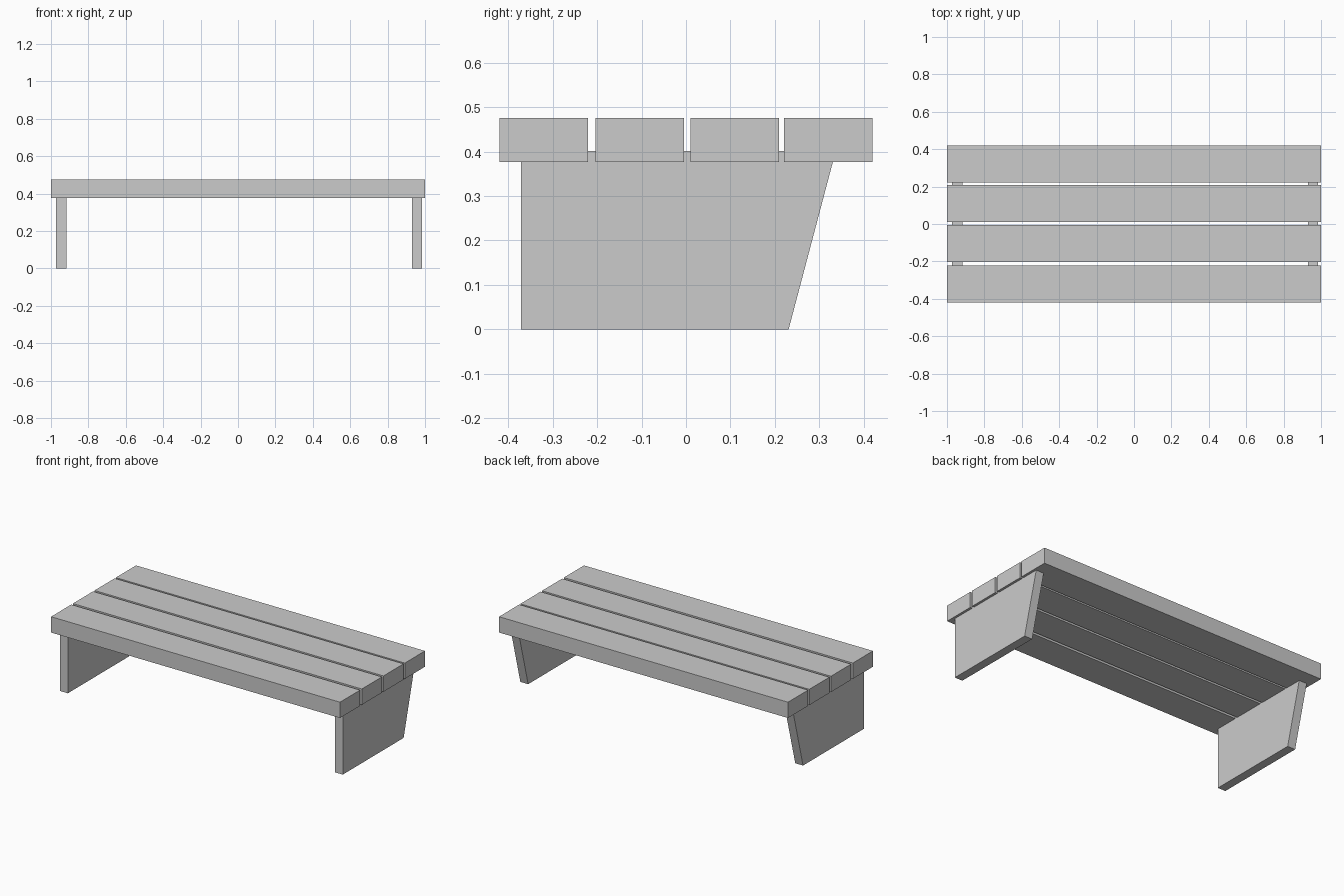
import bpy
import bmesh

if "Cube" in bpy.data.objects:
    bpy.data.objects.remove(bpy.data.objects["Cube"])


def extrude_x(name, profile, x0, x1):
    """Solid from a (y, z) profile extruded along x."""
    bm = bmesh.new()
    face = bm.faces.new([bm.verts.new((x0, y, z)) for y, z in profile])
    ret = bmesh.ops.extrude_face_region(bm, geom=[face])
    verts = [v for v in ret["geom"] if isinstance(v, bmesh.types.BMVert)]
    bmesh.ops.translate(bm, verts=verts, vec=(x1 - x0, 0, 0))
    bmesh.ops.recalc_face_normals(bm, faces=bm.faces)
    mesh = bpy.data.meshes.new(name)
    bm.to_mesh(mesh)
    bm.free()
    obj = bpy.data.objects.new(name, mesh)
    bpy.context.collection.objects.link(obj)
    return obj


# Four seat planks, slightly unevenly spaced
WIDTH, BOTTOM, TOP = 0.199, 0.377, 0.476
for i, y in enumerate((-0.420, -0.204, 0.010, 0.221)):
    extrude_x(f"seat_plank_{i + 1}",
              [(y, BOTTOM), (y + WIDTH, BOTTOM), (y + WIDTH, TOP), (y, TOP)],
              -1.0, 1.0)

# Panel legs with a sloping back edge, let into the planks
leg_profile = [(-0.371, 0), (0.231, 0), (0.337, 0.401), (-0.371, 0.401)]
for name, x0 in (("left_leg", -0.972), ("right_leg", 0.931)):
    extrude_x(name, leg_profile, x0, x0 + 0.054)
